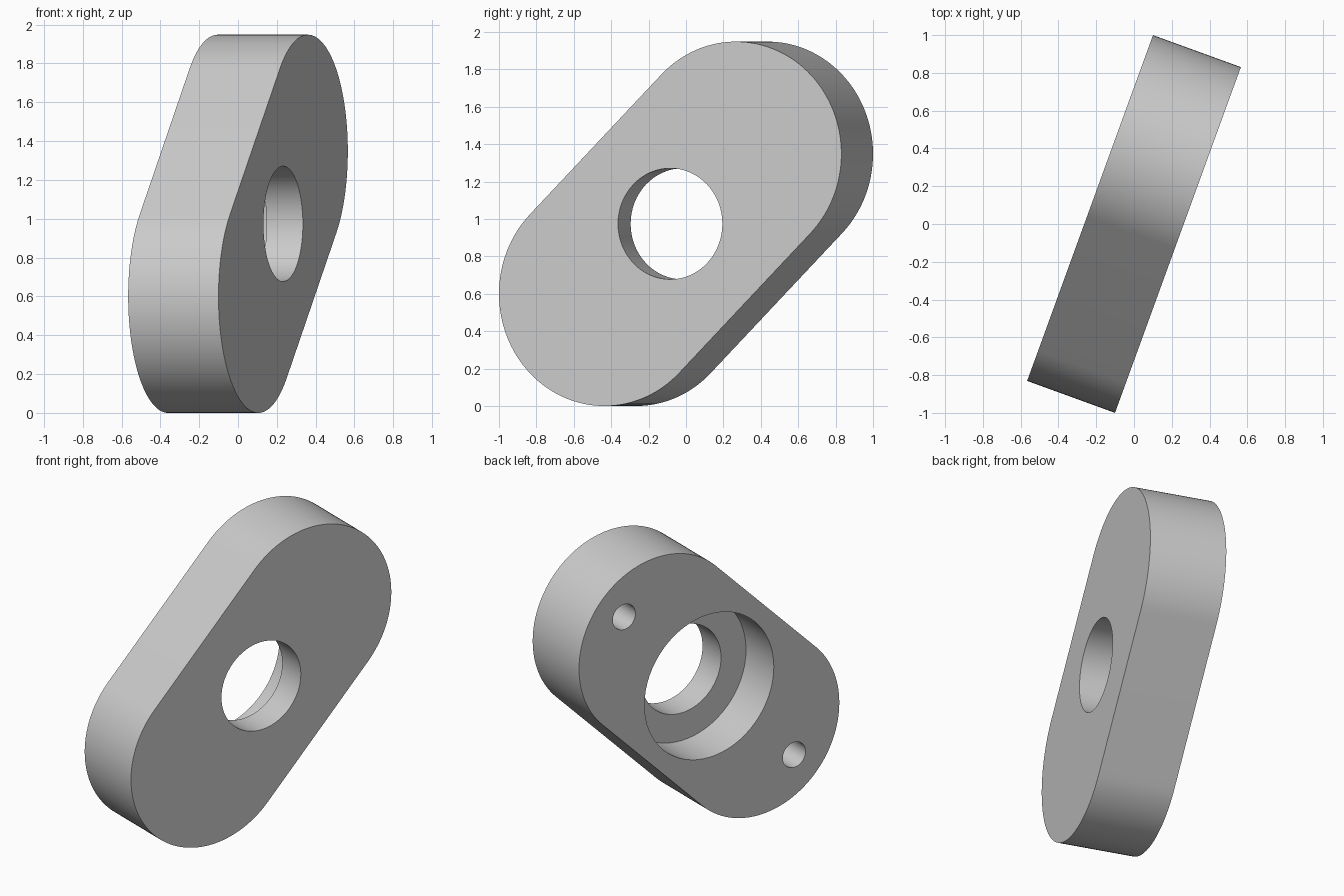
import bpy, bmesh
from math import pi, sin, cos, radians
from mathutils import Matrix, Vector

cube = bpy.data.objects.get("Cube")
if cube:
    bpy.data.objects.remove(cube, do_unlink=True)

THICK = 0.495      # plate thickness
END_R = 0.6        # radius of the rounded ends
HALF_SPAN = 0.529  # centre to end-arc centre
SEG = 64

grey = bpy.data.materials.new("plain grey")
grey.use_nodes = True
colour = (0.6, 0.6, 0.6, 1)
grey.diffuse_color = colour
grey.node_tree.nodes["Principled BSDF"].inputs["Base Color"].default_value = colour


def prism(name, outline, z0, z1):
    """Extrude a closed 2D outline from z0 to z1."""
    bm = bmesh.new()
    base = bm.faces.new([bm.verts.new((x, y, z0)) for x, y in outline])
    top = bmesh.ops.extrude_face_region(bm, geom=[base])["geom"]
    verts = [v for v in top if isinstance(v, bmesh.types.BMVert)]
    bmesh.ops.translate(bm, verts=verts, vec=(0, 0, z1 - z0))
    bmesh.ops.recalc_face_normals(bm, faces=bm.faces)
    mesh = bpy.data.meshes.new(name)
    bm.to_mesh(mesh)
    bm.free()
    mesh.materials.append(grey)
    obj = bpy.data.objects.new(name, mesh)
    bpy.context.collection.objects.link(obj)
    return obj


def arc(cx, radius, start, sweep, count):
    return [(cx + radius * cos(start + sweep * i / count),
             radius * sin(start + sweep * i / count)) for i in range(count + 1)]


def drill(target, cx, radius, z0, z1):
    """Cut a round hole and discard the cutter."""
    cutter = prism("hole_cutter", arc(cx, radius, 0, 2 * pi, SEG)[:-1], z0, z1)
    cutter.hide_render = True
    mod = target.modifiers.new("hole", "BOOLEAN")
    mod.operation = "DIFFERENCE"
    mod.solver = "EXACT"
    mod.object = cutter
    bpy.context.view_layer.objects.active = target
    bpy.ops.object.modifier_apply(modifier=mod.name)
    bpy.data.objects.remove(cutter, do_unlink=True)


# Plate with two rounded ends
outline = (arc(HALF_SPAN, END_R, -pi / 2, pi, SEG)
           + arc(-HALF_SPAN, END_R, pi / 2, pi, SEG))
plate = prism("slotted_plate", outline, -THICK / 2, THICK / 2)

# Through hole, wide recess and two blind pin holes on the rear face
drill(plate, 0, 0.297, -1, 1)
drill(plate, 0, 0.484, -1, -THICK / 2 + 0.297)
for side in (-1, 1):
    drill(plate, side * 0.9, 0.085, -1, -THICK / 2 + 0.3)

# Smooth curved walls, sharp rims
bpy.ops.object.select_all(action="DESELECT")
plate.select_set(True)
bpy.context.view_layer.objects.active = plate
bpy.ops.object.shade_smooth_by_angle(angle=radians(30))

# Stand the plate up, leaning at 45 degrees and turned about the vertical
turn = radians(20)
normal = Vector((cos(turn), -sin(turn), 0))
along = Vector((sin(turn), cos(turn), 1)).normalized()
across = normal.cross(along)
frame = Matrix((along, across, normal)).transposed().to_4x4()
plate.matrix_world = Matrix.Translation((0, 0, 0.974)) @ frame
